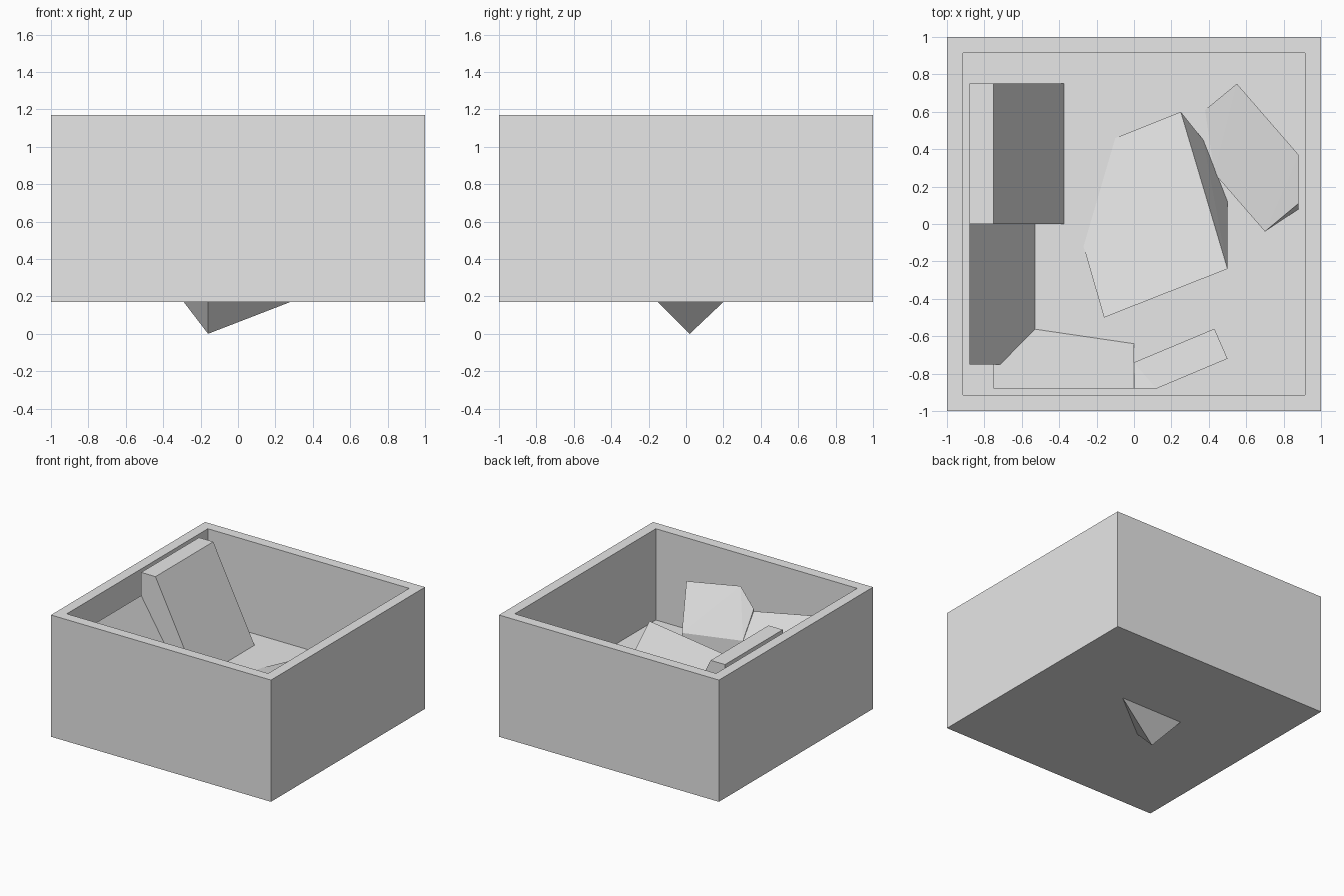
import bpy
import bmesh
from mathutils import Vector

cube = bpy.data.objects.get("Cube")
if cube:
    bpy.data.objects.remove(cube, do_unlink=True)

BASE, FLOOR, RIM, INNER = 0.17, 0.42, 1.17, 0.88

grey = bpy.data.materials.new("plain_grey")
grey.use_nodes = True
grey.diffuse_color = (0.8, 0.8, 0.8, 1)
grey.node_tree.nodes["Principled BSDF"].inputs["Base Color"].default_value = (0.8, 0.8, 0.8, 1)


def finish(name, bm):
    bmesh.ops.recalc_face_normals(bm, faces=bm.faces)
    mesh = bpy.data.meshes.new(name)
    bm.to_mesh(mesh)
    bm.free()
    mesh.materials.append(grey)
    obj = bpy.data.objects.new(name, mesh)
    bpy.context.collection.objects.link(obj)
    return obj


def solid(name, points):
    """Flat-faced block spanning its corner points."""
    bm = bmesh.new()
    for p in points:
        bm.verts.new(p)
    result = bmesh.ops.convex_hull(bm, input=bm.verts)
    loose = {g for g in result["geom_interior"] + result["geom_unused"]
             if isinstance(g, bmesh.types.BMVert)}
    bmesh.ops.delete(bm, geom=list(loose), context='VERTS')
    bmesh.ops.dissolve_limit(bm, angle_limit=0.02, verts=bm.verts, edges=bm.edges)
    return finish(name, bm)


def on_floor(points):
    """The points together with their footprints on the tray floor."""
    return points + [(x, y, FLOOR) for x, y, z in points if z > FLOOR]


def ramp(name, profile, y0, y1):
    return solid(name, [(x, y, z) for x, z in profile for y in (y0, y1)])


# Open square tray
bm = bmesh.new()
bmesh.ops.create_cube(bm, size=1)
for v in bm.verts:
    v.co = (v.co.x * 2, v.co.y * 2, RIM if v.co.z > 0 else BASE)
top = max(bm.faces, key=lambda f: f.calc_center_median().z)
bmesh.ops.inset_region(bm, faces=[top], thickness=1 - INNER)
pit = bmesh.ops.extrude_discrete_faces(bm, faces=[top])["faces"][0]
bmesh.ops.translate(bm, verts=pit.verts, vec=(0, 0, FLOOR - RIM))
finish("tray", bm)

# Ramps leaning on the -x wall
ramp("tall_side_ramp", [(-INNER, RIM), (-0.75, RIM), (-0.375, FLOOR), (-INNER, FLOOR)], 0, 0.75)
ramp("low_side_ramp", [(-INNER, 0.98), (-0.53, FLOOR), (-INNER, FLOOR)], -0.75, 0)

# Ramp and leaning block on the front wall
solid("front_ramp", on_floor([(0, -INNER, 0.75), (-0.75, -INNER, 0.9),
                              (0, -0.64, FLOOR), (-0.75, -0.53, FLOOR)]))
solid("front_leaning_block", on_floor([(0.5, -0.72, 0.925), (0.12, -INNER, 0.925),
                                       (0, -INNER, 0.77), (0, -0.74, 0.56),
                                       (0.43, -0.56, 0.58)]))

# Tilted blocks sunk in the floor
solid("middle_block", on_floor([(0.5, -0.24, 0.78), (-0.16, -0.5, 0.52),
                                (-0.27, -0.12, FLOOR), (-0.1, 0.46, FLOOR),
                                (0.25, 0.6, 0.56), (0.37, 0.45, FLOOR),
                                (0.5, 0.12, FLOOR)]))
solid("side_block", on_floor([(0.38, 0.61, FLOOR), (0.55, 0.75, 0.52),
                              (INNER, 0.37, 0.65), (INNER, 0.11, 0.62),
                              (0.7, -0.04, 0.52), (0.43, 0.27, FLOOR)])
      + [(INNER, 0.08, FLOOR)])

# Block corner poking out under the tray, its base sunk into the bottom
tip = Vector((-0.16, 0.02, 0))
base = [Vector((x, y, BASE)) for x, y in ((0.28, 0.2), (-0.29, 0.2), (-0.16, -0.15))]
solid("bottom_corner", [tip] + [tip + (b - tip) * 1.1 for b in base])
